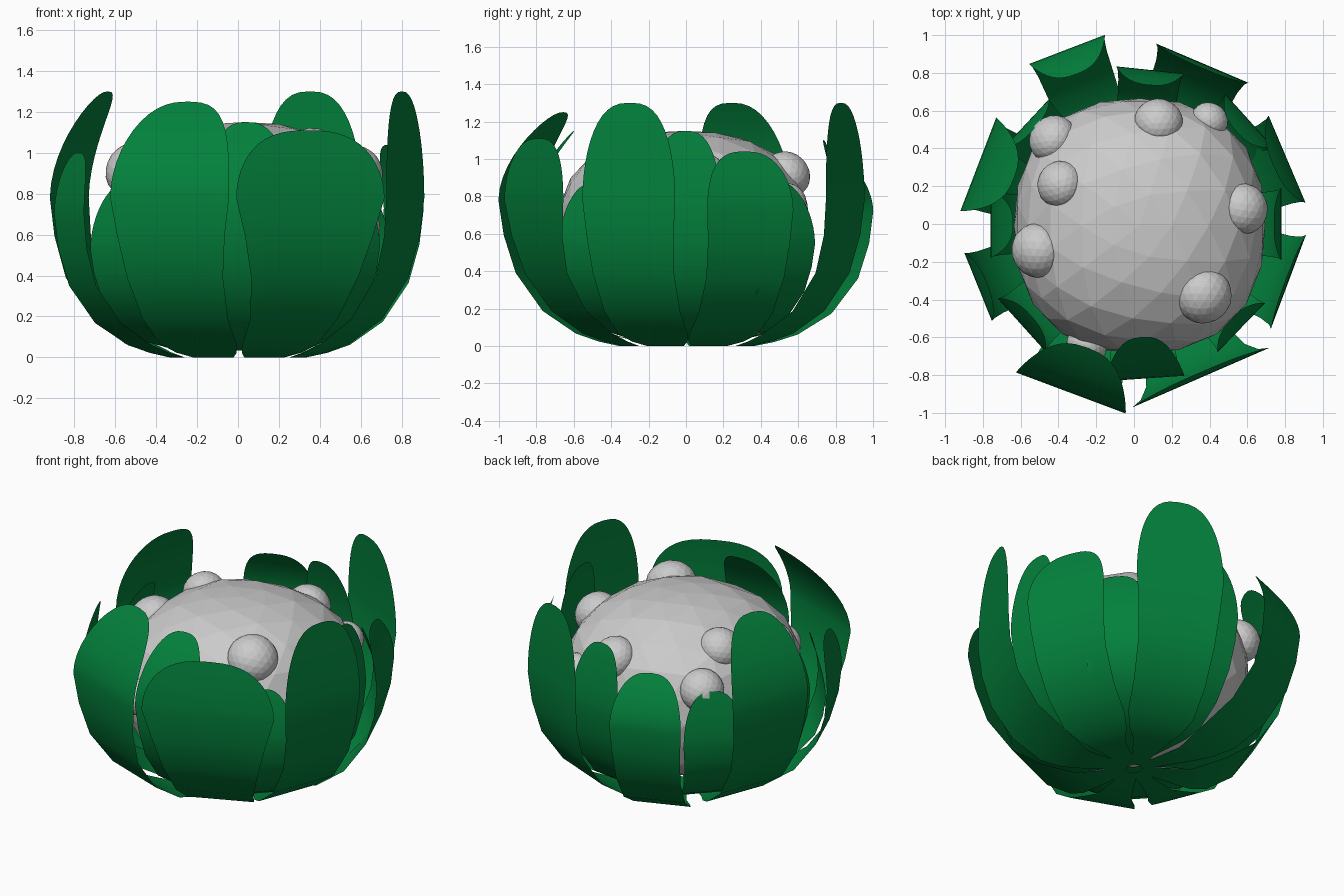
import bpy, math
from mathutils import Vector

if "Cube" in bpy.data.objects:
    bpy.data.objects.remove(bpy.data.objects["Cube"])

green = bpy.data.materials.new("leaf_green")
green.diffuse_color = (0.001, 0.22, 0.045, 1)
green.use_nodes = True
green.node_tree.nodes["Principled BSDF"].inputs["Base Color"].default_value = green.diffuse_color

BODY_C = Vector((0.03, -0.01, 0.62))
BODY_R = Vector((0.665, 0.675, 0.53))
POWER = 2.35  # slightly boxier than an ellipsoid


def ball(name, loc, scale, subdiv, power=2.0, normal=None):
    bpy.ops.mesh.primitive_ico_sphere_add(subdivisions=subdiv, radius=1, location=loc)
    ob = bpy.context.object
    ob.name = name
    for v in ob.data.vertices:
        v.co /= sum(abs(c) ** power for c in v.co) ** (1 / power)
        v.co = Vector(a * b for a, b in zip(v.co, scale))
    if normal:
        ob.rotation_euler = normal.to_track_quat('Z', 'Y').to_euler()
    return ob


def leaf(name, angle, width, radius, tip_radius, height, base_z=0.0, base_width=0.42):
    """Flat-section leaf that sweeps out from the base, bulges, then leans to a round tip."""
    bulge = min(0.78, 0.7 * height) if base_z == 0 else 0.62 * height
    bw = min(base_width, width * 0.84)
    rows = []
    # lower sweep: radius fraction, height fraction of bulge, base share, widening share
    for r, z, b, k in [(0.05, 0, 0.2, 0), (0.2, 0, 0.32, 0), (0.36, 0, 0.5, 0),
                       (0.46, 0.03, 0.75, 0), (0.58, 0.085, 0.95, 0), (0.77, 0.24, 1, 0.12),
                       (0.92, 0.5, 1, 0.4), (0.98, 0.76, 1, 0.7), (1, 1, 1, 1)]:
        rows.append((radius * r, base_z + (bulge - base_z) * z, bw * b + (width - bw) * k))
    # upper part with elliptical tip
    for i in range(1, 13):
        a = i / 12 * math.pi / 2
        s = math.sin(a)
        w = width * max(math.cos(a) ** 0.75, 0.02)
        rows.append((radius + (tip_radius - radius) * s ** 1.8, bulge + (height - bulge) * s, w))
    ca, sa = math.cos(math.radians(angle)), math.sin(math.radians(angle))
    n = 6
    verts, faces = [], []
    for r, z, w in rows:
        for j in range(n + 1):
            t = w * (j / n - 0.5)
            verts.append((r * ca - t * sa, r * sa + t * ca, z))
    for i in range(len(rows) - 1):
        for j in range(n):
            a = i * (n + 1) + j
            faces.append((a, a + 1, a + n + 2, a + n + 1))
    me = bpy.data.meshes.new(name)
    me.from_pydata(verts, [], faces)
    me.materials.append(green)
    me.polygons.foreach_set("use_smooth", [True] * len(faces))
    ob = bpy.data.objects.new(name, me)
    bpy.context.collection.objects.link(ob)


# Faceted round core
ball("core", BODY_C, BODY_R, 3, POWER)

# Flattened bumps sunk into the core surface: x, y, radius
for i, (x, y, r) in enumerate([(-0.43, 0.45, 0.13), (0.13, 0.54, 0.13), (-0.39, 0.21, 0.125),
                               (-0.51, -0.14, 0.145), (0.58, 0.08, 0.135), (0.37, -0.38, 0.15),
                               (-0.25, -0.64, 0.11), (0.40, 0.55, 0.10)]):
    p = Vector(((x - BODY_C.x) / BODY_R.x, (y - BODY_C.y) / BODY_R.y, 0))
    h = max(1 - abs(p.x) ** POWER - abs(p.y) ** POWER, 0.01) ** (1 / POWER)
    n = Vector((p.x / BODY_R.x, p.y / BODY_R.y, h / BODY_R.z)).normalized()
    z = BODY_C.z + BODY_R.z * h - 0.05
    ball(f"bump_{i + 1}", (x, y, z), (r, r, 0.9 * r), 3, 2, n)

# Outer leaves: angle, width, bulge radius, tip radius, height
for i, p in enumerate([(23, 0.50, 0.88, 0.80, 1.04), (67, 0.53, 0.925, 0.90, 1.30),
                       (111, 0.43, 0.99, 0.85, 1.03), (159, 0.53, 0.883, 0.68, 1.30),
                       (202, 0.39, 0.89, 0.84, 1.00), (249.5, 0.62, 0.955, 0.70, 1.25),
                       (293.5, 0.79, 0.887, 0.86, 1.11), (339.5, 0.53, 0.873, 0.855, 1.30)]):
    leaf(f"outer_leaf_{i + 1}", *p)

# Inner leaves, starting slightly higher
for i, p in enumerate([(0, 0.38, 0.78, 0.74, 1.15), (42, 0.38, 0.82, 0.73, 0.88),
                       (84, 0.36, 0.82, 0.74, 1.10), (137, 0.36, 0.78, 0.73, 0.86),
                       (180, 0.36, 0.76, 0.64, 1.05), (222, 0.38, 0.80, 0.73, 0.85),
                       (274, 0.42, 0.82, 0.60, 1.15), (316, 0.36, 0.79, 0.72, 0.87)]):
    leaf(f"inner_leaf_{i + 1}", *p, base_z=0.035, base_width=0.32)
